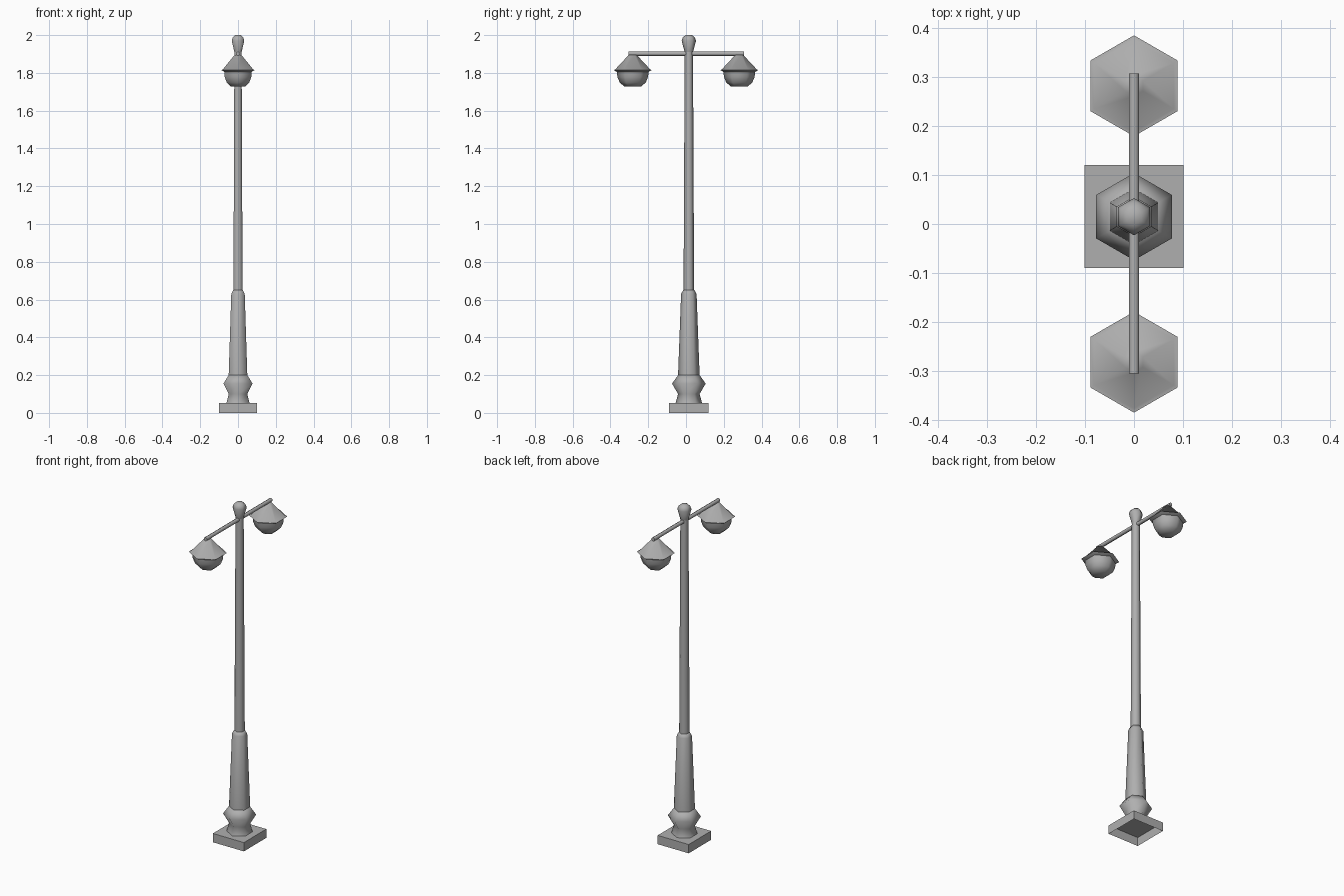
import bpy, bmesh, math
from mathutils import Matrix

if "Cube" in bpy.data.objects:
    bpy.data.objects.remove(bpy.data.objects["Cube"])

GREY = (0.43, 0.43, 0.43, 1)
metal = bpy.data.materials.new("grey_metal")
metal.use_nodes = True
metal.diffuse_color = GREY
metal.node_tree.nodes["Principled BSDF"].inputs["Base Color"].default_value = GREY

POST_Y = 0.015
SIDES = 6


def finish(name, bm, smooth=None):
    bmesh.ops.recalc_face_normals(bm, faces=bm.faces)
    mesh = bpy.data.meshes.new(name)
    bm.to_mesh(mesh)
    bm.free()
    mesh.materials.append(metal)
    ob = bpy.data.objects.new(name, mesh)
    bpy.context.collection.objects.link(ob)
    if smooth:
        bpy.ops.object.select_all(action="DESELECT")
        bpy.context.view_layer.objects.active = ob
        ob.select_set(True)
        bpy.ops.object.shade_smooth_by_angle(angle=math.radians(smooth))
    return ob


def turned(name, profile, y, smooth=65):
    """Six-sided turned part from (radius, height) pairs, corners along y."""
    bm = bmesh.new()
    rings = []
    for r, z in profile:
        angles = [math.pi / 2 + math.tau * i / SIDES for i in range(SIDES)]
        rings.append([bm.verts.new((r * math.cos(a), y + r * math.sin(a), z)) for a in angles])
    for low, high in zip(rings, rings[1:]):
        for i in range(SIDES):
            j = (i + 1) % SIDES
            bm.faces.new((low[i], low[j], high[j], high[i]))
    bm.faces.new(rings[0])
    bm.faces.new(rings[-1])
    return finish(name, bm, smooth)


# Square plinth, hollow underneath
bm = bmesh.new()
bmesh.ops.create_cube(bm, size=1, matrix=Matrix.Translation((0, POST_Y, 0.026))
                      @ Matrix.Diagonal((0.203, 0.21, 0.052, 1)))
bmesh.ops.recalc_face_normals(bm, faces=bm.faces)
bmesh.ops.delete(bm, geom=[f for f in bm.faces if f.normal.z < -0.5], context="FACES_ONLY")
finish("plinth", bm)

# Post, bottom to top
turned("foot_bulge", [(0.07, 0.052), (0.057, 0.1), (0.089, 0.155), (0.057, 0.2)], POST_Y)
turned("lower_column", [(0.057, 0.2), (0.041, 0.63), (0.03, 0.65)], POST_Y)
turned("upper_column", [(0.028, 0.64), (0.022, 1.91)], POST_Y)
turned("finial", [(0.022, 1.91), (0.038, 1.97), (0.032, 1.988), (0.017, 2.0)], POST_Y)

# Cross arm
bm = bmesh.new()
bmesh.ops.create_cone(bm, cap_ends=True, segments=SIDES, radius1=0.0115, radius2=0.0115,
                      depth=0.612, matrix=Matrix.Translation((0, 0.001, 1.902))
                      @ Matrix.Rotation(math.pi / 2, 4, "X"))
finish("cross_arm", bm, 65)

# Two hanging lamps
for side, y in (("front", -0.282), ("back", 0.282)):
    turned(side + "_lamp_shade",
           [(0.08, 1.803), (0.103, 1.816), (0.094, 1.817), (0.021, 1.895)], y)
    turned(side + "_lamp_bowl",
           [(0.043, 1.727), (0.069, 1.749), (0.081, 1.778), (0.084, 1.806)], y)
